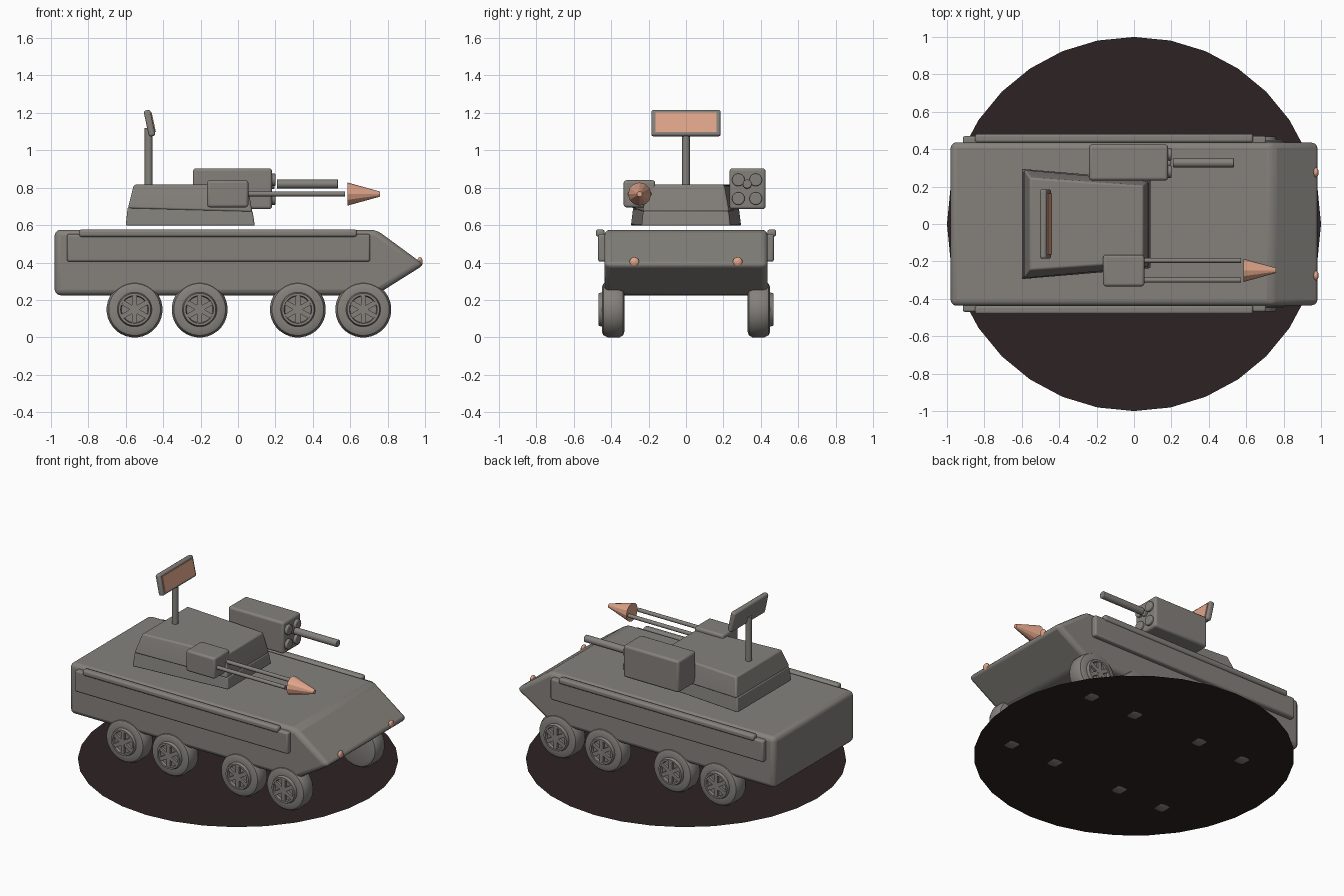
import bpy, bmesh, math
from mathutils import Vector, Matrix

if "Cube" in bpy.data.objects:
    bpy.data.objects.remove(bpy.data.objects["Cube"])


def material(name, rgb):
    m = bpy.data.materials.new(name)
    m.diffuse_color = (*rgb, 1)
    m.use_nodes = True
    m.node_tree.nodes["Principled BSDF"].inputs["Base Color"].default_value = m.diffuse_color
    return m


GREY = material("warm_grey", (0.235, 0.222, 0.203))
SALMON = material("salmon", (0.74, 0.37, 0.25))
DARK = material("dark_brown", (0.027, 0.017, 0.017))


def finish(name, bm, mat, bevel=0.0, segs=3, smooth=True):
    bmesh.ops.recalc_face_normals(bm, faces=bm.faces)
    me = bpy.data.meshes.new(name)
    bm.to_mesh(me)
    bm.free()
    me.materials.append(mat)
    ob = bpy.data.objects.new(name, me)
    bpy.context.collection.objects.link(ob)
    if bevel:
        b = ob.modifiers.new("bevel", 'BEVEL')
        b.width, b.segments = bevel, segs
        b.limit_method, b.angle_limit = 'ANGLE', math.radians(25)
    if smooth:
        bpy.ops.object.select_all(action='DESELECT')
        ob.select_set(True)
        bpy.context.view_layer.objects.active = ob
        bpy.ops.object.shade_smooth_by_angle(angle=math.radians(32))
    return ob


def loft(name, rings, mat=GREY, **kw):
    """Skin closed rings of points and cap both ends."""
    bm = bmesh.new()
    vs = [[bm.verts.new(p) for p in r] for r in rings]
    n = len(vs[0])
    for a, b in zip(vs, vs[1:]):
        for i in range(n):
            bm.faces.new((a[i], a[(i + 1) % n], b[(i + 1) % n], b[i]))
    bm.faces.new(vs[0])
    bm.faces.new(vs[-1])
    return finish(name, bm, mat, **kw)


def box(name, lo, hi, mat=GREY, bevel=0.012):
    ring = lambda z: [(lo[0], lo[1], z), (hi[0], lo[1], z), (hi[0], hi[1], z), (lo[0], hi[1], z)]
    return loft(name, [ring(lo[2]), ring(hi[2])], mat, bevel=bevel)


def rod(name, a, b, r1, r2=None, mat=GREY, sides=16, **kw):
    """Cylinder or cone from point a to point b."""
    a, b = Vector(a), Vector(b)
    d = b - a
    bm = bmesh.new()
    rot = d.to_track_quat('Z', 'Y').to_matrix().to_4x4()
    bmesh.ops.create_cone(bm, cap_ends=True, segments=sides, radius1=r1,
                          radius2=r1 if r2 is None else r2, depth=d.length,
                          matrix=Matrix.Translation((a + b) / 2) @ rot)
    return finish(name, bm, mat, **kw)


# Round base, a single flat sheet just above the wheel bottoms
bm = bmesh.new()
bmesh.ops.create_circle(bm, cap_ends=True, segments=32, radius=1,
                        matrix=Matrix.Translation((0, 0, 0.004)))
finish("base_disc", bm, DARK, smooth=False)

# Hull from a side profile
profile = [(-0.98, 0.225), (0.735, 0.225), (0.995, 0.388), (0.74, 0.575), (-0.98, 0.575)]
loft("hull", [[(x, y, z) for x, z in profile] for y in (-0.437, 0.437)], bevel=0.03)

# Side panels with a rail above each
for s, side in ((-1, "right"), (1, "left")):
    ys = sorted((s * 0.42, s * 0.47))
    box(side + "_side_panel", (-0.915, ys[0], 0.405), (0.707, ys[1], 0.552))
    ys = sorted((s * 0.435, s * 0.482))
    box(side + "_rail", (-0.85, ys[0], 0.537), (0.637, ys[1], 0.577), bevel=0.014)


def wheel(name, x, s):
    """Revolved tyre with a dished hub and six spokes."""
    cz = 0.149
    prof = [(0.0, 0.33), (0.12, 0.33), (0.138, 0.336), (0.149, 0.355), (0.149, 0.42),
            (0.138, 0.442), (0.12, 0.449), (0.092, 0.449), (0.086, 0.468),
            (0.074, 0.468), (0.070, 0.450), (0.0, 0.450)]
    n = 32
    bm = bmesh.new()
    rings = []
    for r, y in prof:
        if r == 0:
            rings.append([bm.verts.new((x, s * y, cz))])
            continue
        # half-step offset rests a flat facet on the ground
        k = 1 / math.cos(math.pi / n)
        rings.append([bm.verts.new((x + r * k * math.cos(t), s * y, cz + r * k * math.sin(t)))
                      for t in [(i + 0.5) * math.tau / n for i in range(n)]])
    for a, b in zip(rings, rings[1:]):
        for i in range(n):
            j = (i + 1) % n
            quad = [a[i % len(a)], a[j % len(a)], b[j % len(b)], b[i % len(b)]]
            bm.faces.new(list(dict.fromkeys(quad)))
    # Spokes are three crossing bars
    for i in range(3):
        m = (Matrix.Translation((x, s * 0.457, cz)) @ Matrix.Rotation(math.radians(60 * i + 30), 4, 'Y')
             @ Matrix.Diagonal((0.148, 0.018 + 0.0006 * i, 0.026, 1)))
        bmesh.ops.create_cube(bm, size=1, matrix=m)
    finish(name, bm, GREY)


for i, x in enumerate((-0.553, -0.205, 0.32, 0.67)):
    wheel(f"right_wheel_{i + 1}", x, -1)
    wheel(f"left_wheel_{i + 1}", x, 1)


# Turret: tapered plan, slanting step between skirt and upper block
def plan(xb, xf, yb, yf, zb, zf):
    return [(xb, -yb, zb), (xf, -yf, zf), (xf, yf, zf), (xb, yb, zb)]


loft("turret_skirt", [plan(-0.6, 0.09, 0.295, 0.237, 0.597, 0.597),
                      plan(-0.59, 0.078, 0.283, 0.228, 0.695, 0.675)], bevel=0.008)
loft("turret_top", [plan(-0.588, 0.076, 0.29, 0.23, 0.69, 0.67),
                    plan(-0.584, 0.074, 0.288, 0.228, 0.707, 0.686),
                    plan(-0.557, 0.05, 0.247, 0.205, 0.816, 0.816)], bevel=0.01)

# Mast and tilted display panel
rod("mast", (-0.478, 0, 0.8), (-0.478, 0, 1.12), 0.021)
tilt = Matrix.Translation((-0.473, 0, 1.145)) @ Matrix.Rotation(math.radians(-12), 4, 'Y')
panel = box("panel_frame", (-0.018, -0.185, -0.071), (0.018, 0.185, 0.071))
screen = box("panel_screen", (0.016, -0.164, -0.053), (0.0235, 0.164, 0.053), SALMON, bevel=0)
panel.matrix_world = screen.matrix_world = tilt

# Launcher pod with tubes and a long barrel
box("launcher_pod", (-0.24, 0.233, 0.685), (0.182, 0.425, 0.904), bevel=0.015)
for i, (y, z) in enumerate([(y, z) for y in (0.28, 0.373) for z in (0.742, 0.842)]):
    rod(f"launch_tube_{i + 1}", (0.16, y, z), (0.2, y, z), 0.034, bevel=0.006)
rod("centre_tube", (0.16, 0.327, 0.818), (0.195, 0.327, 0.818), 0.024, bevel=0.004)
rod("launcher_barrel", (0.208, 0.327, 0.82), (0.535, 0.327, 0.82), 0.024, bevel=0.004)

# Gun box with twin barrels and a cone tip
box("gun_box", (-0.165, -0.333, 0.695), (0.055, -0.165, 0.84), bevel=0.014)
for i, y in enumerate((-0.195, -0.3)):
    rod(f"gun_barrel_{i + 1}", (0.04, y, 0.767), (0.573, y, 0.767), 0.013, sides=12)
rod("cone_tip", (0.585, -0.248, 0.766), (0.758, -0.248, 0.766), 0.062, 0.014, SALMON, 12, smooth=False)

# Headlights, squashed spheres on the nose
for s, side in ((-1, "right"), (1, "left")):
    bm = bmesh.new()
    bmesh.ops.create_uvsphere(bm, u_segments=16, v_segments=10, radius=0.026)
    bmesh.ops.transform(bm, verts=bm.verts, matrix=Matrix.Translation((0.973, s * 0.276, 0.403))
                        @ Matrix.Diagonal((0.55, 1, 1, 1)))
    finish(side + "_headlight", bm, SALMON)
